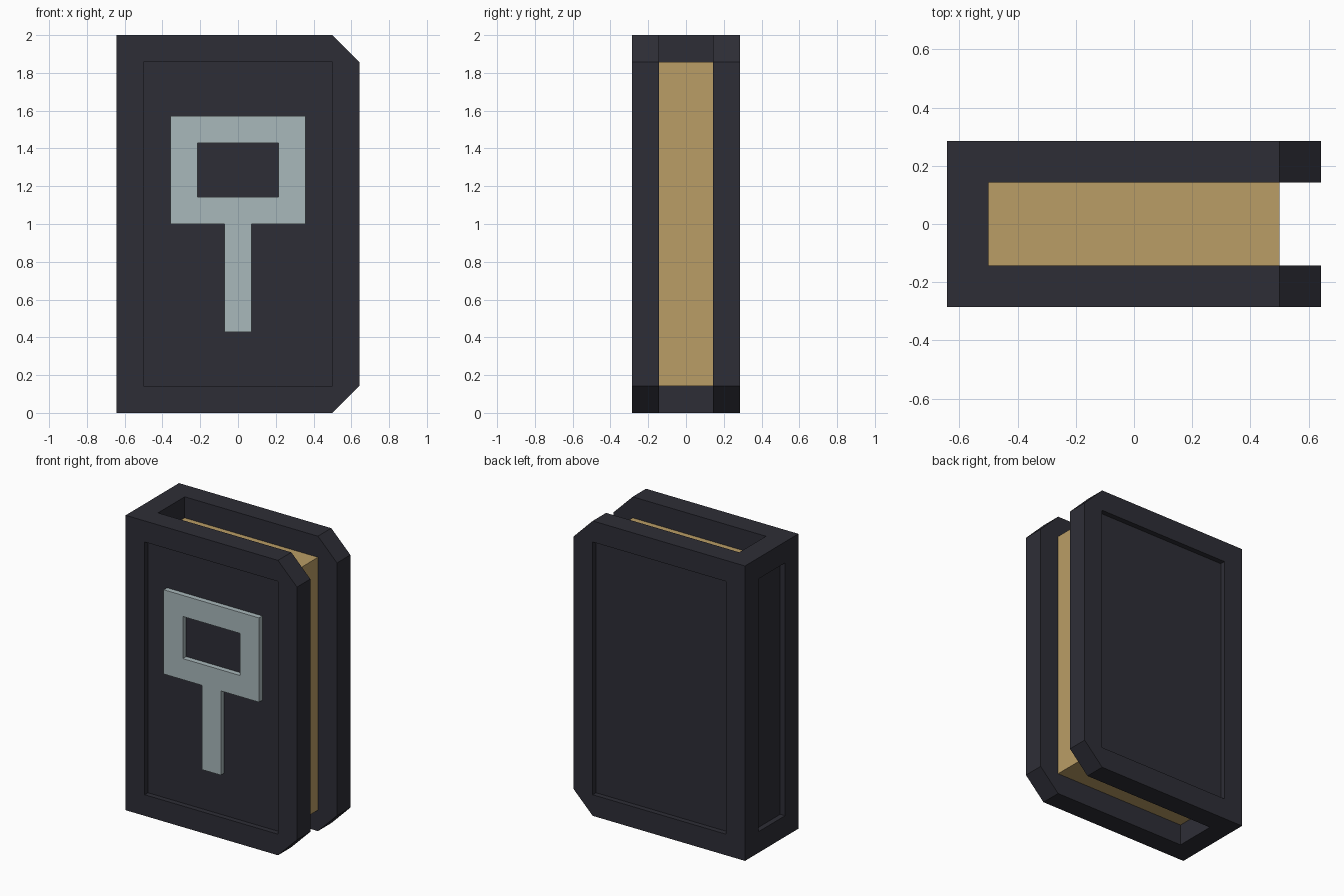
import bpy
import bmesh

if "Cube" in bpy.data.objects:
    bpy.data.objects.remove(bpy.data.objects["Cube"])

U = 1 / 7          # design grid step
RECESS = 0.25      # panel depth in grid steps


def material(name, rgb):
    m = bpy.data.materials.new(name)
    m.diffuse_color = (*rgb, 1)
    m.use_nodes = True
    m.node_tree.nodes["Principled BSDF"].inputs["Base Color"].default_value = m.diffuse_color
    return m


COVER = material("dark_cover", (0.027, 0.027, 0.037))
PAPER = material("tan_paper", (0.491, 0.337, 0.133))
METAL = material("pale_metal", (0.397, 0.479, 0.497))


def prism(name, profile, y0, y1, mat=None):
    """Extrude an XZ outline (grid steps) from y0 to y1."""
    bm = bmesh.new()
    face = bm.faces.new([bm.verts.new((x * U, y0 * U, z * U)) for x, z in profile])
    ext = bmesh.ops.extrude_face_region(bm, geom=[face])
    verts = [v for v in ext["geom"] if isinstance(v, bmesh.types.BMVert)]
    bmesh.ops.translate(bm, verts=verts, vec=(0, (y1 - y0) * U, 0))
    bmesh.ops.recalc_face_normals(bm, faces=bm.faces)
    mesh = bpy.data.meshes.new(name)
    bm.to_mesh(mesh)
    bm.free()
    if mat:
        mesh.materials.append(mat)
    obj = bpy.data.objects.new(name, mesh)
    bpy.context.collection.objects.link(obj)
    return obj


def box(name, x0, x1, y0, y1, z0, z1, mat=None):
    return prism(name, [(x0, z0), (x1, z0), (x1, z1), (x0, z1)], y0, y1, mat)


def cut(obj, *bounds):
    """Subtract a box from obj and remove the cutter."""
    cutter = box("cutter", *bounds)
    cutter.hide_render = True
    mod = obj.modifiers.new("cut", "BOOLEAN")
    mod.operation = "DIFFERENCE"
    mod.solver = "EXACT"
    mod.object = cutter
    bpy.context.view_layer.objects.active = obj
    bpy.ops.object.modifier_apply(modifier=mod.name)
    bpy.data.objects.remove(cutter)


# Cover: chamfered block hollowed into two boards and a spine
cover = prism("book_cover", [(-4.5, 0), (3.5, 0), (4.5, 1), (4.5, 13),
                             (3.5, 14), (-4.5, 14)], -2, 2, COVER)
cut(cover, -3.5, 6, -1, 1, -1, 15)

# Recessed panels on front, back and spine
cut(cover, -3.5, 3.5, -3, -2 + RECESS, 1, 13)
cut(cover, -3.5, 3.5, 2 - RECESS, 3, 1, 13)
cut(cover, -6, -4.5 + RECESS, -1, 1, 1, 13)

# Page block
box("pages", -3.5, 3.5, -1, 1, 1, 13, PAPER)

# Key-shaped emblem, flush with the front rim
emblem = prism("key_emblem", [(-0.5, 3), (0.5, 3), (0.5, 7), (2.5, 7), (2.5, 11),
                              (-2.5, 11), (-2.5, 7), (-0.5, 7)],
               -2, -2 + RECESS, METAL)
cut(emblem, -1.5, 1.5, -3, -1, 8, 10)
